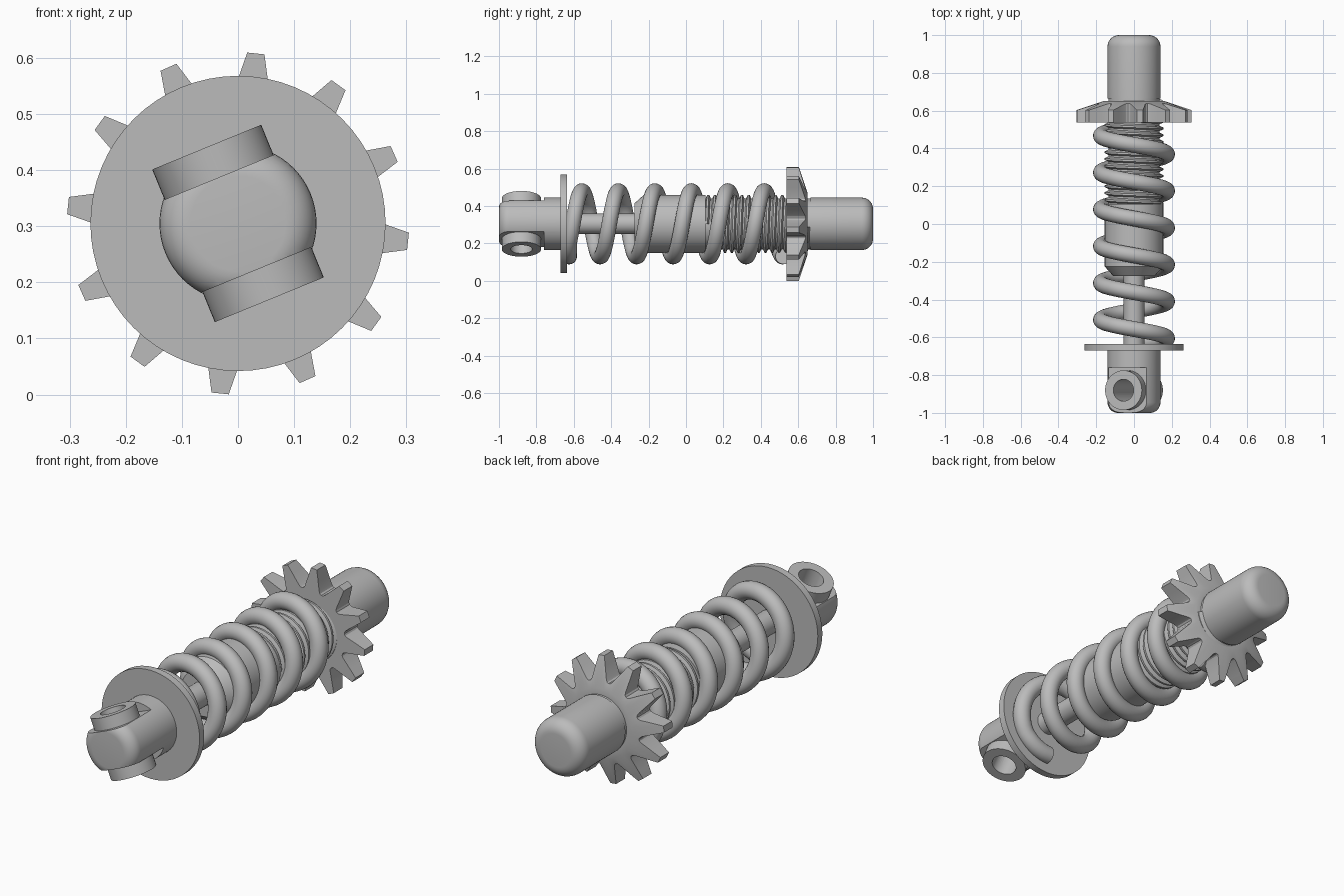
import bpy, bmesh
from math import sin, cos, pi, radians, tau
from mathutils import Matrix, Vector

cube = bpy.data.objects.get("Cube")
if cube:
    bpy.data.objects.remove(cube)

AXIS_Z = 0.305
metal = bpy.data.materials.new("grey metal")
metal.use_nodes = True
GREY = (0.5, 0.5, 0.5, 1)
metal.diffuse_color = GREY
metal.node_tree.nodes["Principled BSDF"].inputs["Base Color"].default_value = GREY


def ring_point(r, a, y):
    return Vector((r * cos(a), y, AXIS_Z + r * sin(a)))


def add_mesh(name, rings, closed=False, caps=False, angle=35):
    """Skin a list of equally long vertex rings into one smooth-shaded object."""
    bm = bmesh.new()
    loops = [[bm.verts.new(p) for p in ring] for ring in rings]
    n = len(loops[0])
    pairs = list(zip(loops, loops[1:])) + ([(loops[-1], loops[0])] if closed else [])
    for a, b in pairs:
        for i in range(n):
            j = (i + 1) % n
            bm.faces.new((a[i], a[j], b[j], b[i]))
    if caps:
        bm.faces.new(loops[0])
        bm.faces.new(loops[-1])
    bmesh.ops.recalc_face_normals(bm, faces=bm.faces)
    mesh = bpy.data.meshes.new(name)
    bm.to_mesh(mesh)
    bm.free()
    mesh.materials.append(metal)
    obj = bpy.data.objects.new(name, mesh)
    bpy.context.collection.objects.link(obj)
    smooth(obj, angle)
    return obj


def smooth(obj, angle=35):
    bpy.ops.object.select_all(action='DESELECT')
    obj.select_set(True)
    bpy.context.view_layer.objects.active = obj
    bpy.ops.object.shade_smooth_by_angle(angle=radians(angle))


def lathe(name, profile, closed=False, sides=64):
    """Turn (y, radius) points about the long axis."""
    rings = [[ring_point(r, tau * i / sides, y) for i in range(sides)] for y, r in profile]
    return add_mesh(name, rings, closed, caps=not closed)


def rounded(y_end, r, fillet, direction):
    """Profile points of a rounded rim, ending at y_end."""
    return [(y_end - direction * fillet * (1 - sin(t * pi / 16)),
             r - fillet * (1 - cos(t * pi / 16))) for t in range(9)]


def cut(obj, cutter):
    mod = obj.modifiers.new("cut", 'BOOLEAN')
    mod.operation = 'DIFFERENCE'
    mod.solver = 'EXACT'
    mod.object = cutter
    bpy.context.view_layer.objects.active = obj
    bpy.ops.object.modifier_apply(modifier=mod.name)
    bpy.data.objects.remove(cutter)


# Mounting eye: rounded stub with two flats and a cross bore
EYE_Y, TILT = -0.88, radians(-22.3)
tilt = Matrix.Translation((0, EYE_Y, AXIS_Z)) @ Matrix.Rotation(TILT, 4, 'Y')
eye = lathe("mounting_eye", [(-0.65, 0.14)] + rounded(-1, 0.14, 0.055, -1))
for side in (1, -1):
    bpy.ops.mesh.primitive_cube_add(size=1)
    box = bpy.context.object
    box.matrix_world = tilt @ Matrix.Translation((0, -0.08, side * 0.189)) @ Matrix.Diagonal((0.6, 0.4, 0.2, 1))
    box.hide_render = True
    cut(eye, box)
bpy.ops.mesh.primitive_cylinder_add(vertices=48, radius=0.058, depth=0.6)
bore = bpy.context.object
bore.matrix_world = tilt
bore.hide_render = True
cut(eye, bore)
smooth(eye)

# Bushings on both flats of the eye
for name, side in (("upper_bushing", 1), ("lower_bushing", -1)):
    section = [(0.105, 0.085), (0.105, 0.147), (0.058, 0.147), (0.058, 0.085)]
    rings = [[tilt @ Vector((r * cos(tau * i / 48), r * sin(tau * i / 48), side * h))
              for i in range(48)] for r, h in section]
    add_mesh(name, rings, closed=True)

# Spring seat, piston rod, damper body and reservoir cap
lathe("spring_seat", [(-0.67, 0.263), (-0.635, 0.263)])
lathe("piston_rod", [(-0.65, 0.055), (-0.25, 0.055)])
lathe("damper_body", [(-0.275, 0.11), (-0.225, 0.155), (0.105, 0.155)])
lathe("thread_core", [(0.09, 0.136), (0.68, 0.136)])
lathe("reservoir_cap", [(0.665, 0.14)] + rounded(1, 0.14, 0.06, 1))

# Helical thread ridge
PITCH, STEPS = 0.036, 48
ridge = []
for i in range(int(0.54 / PITCH * STEPS)):
    a, y = tau * i / STEPS, 0.11 + PITCH * i / STEPS
    ridge.append([ring_point(r, a, y + dy) for r, dy in
                  ((0.13, -0.016), (0.155, -0.005), (0.155, 0.005), (0.13, 0.016))])
add_mesh("thread", ridge, caps=True)

# Coil spring with flattened seat end
COIL_R, WIRE_R, COIL_PITCH = 0.175, 0.042, 0.195
coil = []
for i in range(-12, 278):
    a = tau * i / 48
    y = max(-0.605 + COIL_PITCH * i / 48, -0.625)
    coil.append([ring_point(COIL_R + WIRE_R * cos(t), a, y + WIRE_R * sin(t))
                 for t in (tau * k / 20 for k in range(20))])
add_mesh("coil_spring", coil, caps=True, angle=50)

# Toothed adjuster ring with a conical back
TEETH = 12
tooth = [(0.197, -15), (0.2, -12.5), (0.21, -10.5), (0.263, -5.6), (0.305, -2.9), (0.305, 2.9),
         (0.263, 5.6), (0.21, 10.5), (0.2, 12.5)]
outline = [(r, radians(84 + 30 * k + d)) for k in range(TEETH) for r, d in tooth]
front_y = 0.537
add_mesh("adjuster_ring", [
    [ring_point(0.13, a, front_y) for r, a in outline],
    [ring_point(r, a, front_y) for r, a in outline],
    [ring_point(r, a, 0.603 + 0.33 * (0.305 - r)) for r, a in outline],
    [ring_point(0.165, a, 0.65) for r, a in outline],
    [ring_point(0.13, a, 0.65) for r, a in outline]], closed=True, angle=25)
